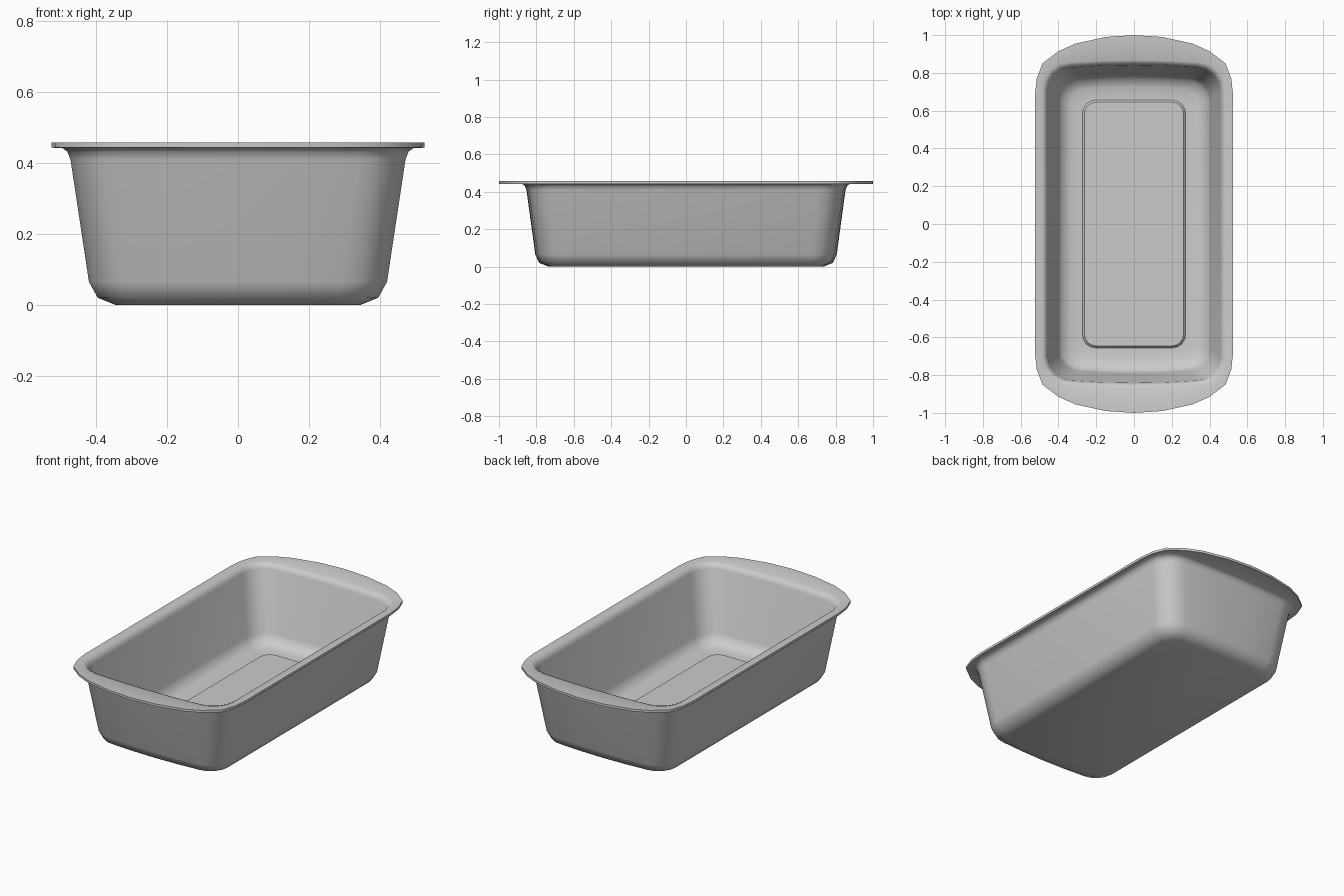
import bpy, bmesh
from math import cos, sin, pi

if "Cube" in bpy.data.objects:
    bpy.data.objects.remove(bpy.data.objects["Cube"])


def full_ring(q):
    """Mirror a quarter outline (side -> middle of end) into a closed loop."""
    left = [(-x, y) for x, y in reversed(q[:-1])]
    half = q + left
    return half + [(-x, -y) for x, y in half[:len(q)]] + [(x, -y) for x, y in reversed(q[:-1])]


def rounded(hx, hy, r, bow=0.012):
    """Rounded rectangle with very slightly bowed ends."""
    y0 = hy - bow
    q = [(hx - r + r * cos(a * pi / 8), y0 - r + r * sin(a * pi / 8)) for a in range(5)]
    q += [((hx - r) * 0.5, hy - bow * 0.25), (0, hy)]
    return full_ring(q)


# Rim outline with wide curved handles at both ends
rim = full_ring([(0.525, 0.68), (0.515, 0.77), (0.485, 0.85), (0.40, 0.915),
                 (0.31, 0.955), (0.15, 0.99), (0, 1.0)])

# Outside: base, rounded foot, sloping wall, flare under the rim
outside = [(0.345, 0.735, 0.08, 0.0), (0.395, 0.785, 0.11, 0.02), (0.42, 0.806, 0.125, 0.065),
           (0.472, 0.853, 0.13, 0.41), (0.481, 0.862, 0.135, 0.432), (0.495, 0.875, 0.14, 0.442)]
# Inside: rounded lip, wall, rounded foot, floor
inside = [(0.485, 0.868, 0.14, 0.456), (0.469, 0.853, 0.135, 0.449), (0.458, 0.841, 0.13, 0.425),
          (0.405, 0.793, 0.12, 0.075), (0.383, 0.773, 0.105, 0.034), (0.335, 0.725, 0.075, 0.015)]
# Raised panel in the floor
panel = [(0.273, 0.656, 0.07, 0.015), (0.262, 0.645, 0.06, 0.027)]

rings = [(rounded(x, y, r), z) for x, y, r, z in outside]
rings += [(rim, 0.443), (rim, 0.457)]
rings += [(rounded(x, y, r), z) for x, y, r, z in inside]
rings += [(rounded(x, y, r, 0), z) for x, y, r, z in panel]

# Loft all rings into one closed shell
bm = bmesh.new()
loops = [[bm.verts.new((x, y, z)) for x, y in pts] for pts, z in rings]
for a, b in zip(loops, loops[1:]):
    n = len(a)
    for i in range(n):
        j = (i + 1) % n
        bm.faces.new((a[i], a[j], b[j], b[i]))
bm.faces.new(list(reversed(loops[0])))
bm.faces.new(loops[-1])
bmesh.ops.recalc_face_normals(bm, faces=bm.faces[:])

mesh = bpy.data.meshes.new("loaf_pan")
bm.to_mesh(mesh)
bm.free()
pan = bpy.data.objects.new("loaf_pan", mesh)
bpy.context.collection.objects.link(pan)
bpy.context.view_layer.objects.active = pan
pan.select_set(True)
bpy.ops.object.shade_smooth_by_angle(angle=44 * pi / 180)
